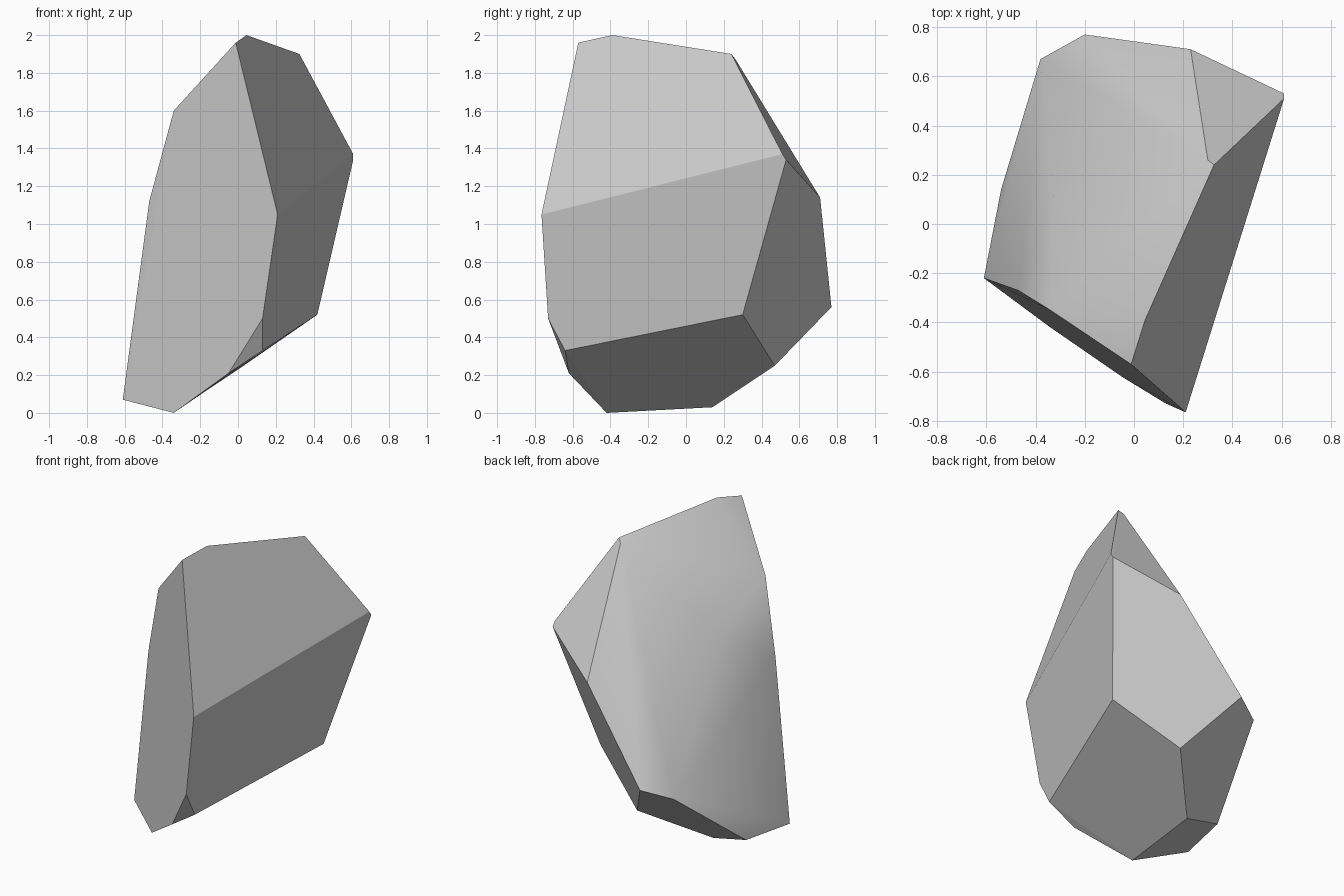
import bpy
import bmesh
from math import radians

# Remove the default cube
default_cube = bpy.data.objects.get("Cube")
if default_cube:
    bpy.data.objects.remove(default_cube, do_unlink=True)

# Corners of the chipped stone, grouped by where they sit
corners = {
    "crest": [(-.012, -.57, 1.96), (.045, -.39, 2), (.325, .24, 1.9), (.3, .26, 1.875)],
    "shoulder": [(.61, .51, 1.37), (.61, .53, 1.34), (.23, .71, 1.14)],
    "front_ridge": [(.21, -.765, 1.05), (.13, -.73, .5), (.13, -.64, .33), (-.05, -.62, .21)],
    "side_edge": [(-.34, -.35, 1.6), (-.47, -.27, 1.12), (-.61, -.22, .07)],
    "underside": [(-.34, -.42, 0), (-.3, .14, .03), (.03, .47, .25), (.42, .3, .52)],
    "back_edge": [(-.2, .77, .56), (-.38, .67, .51), (-.54, .14, .08)],
    "back_bulge": [(-.326, .09, 1.35)],
}


def make_material(name, value):
    """One plain grey, shown the same in the viewport and in a render."""
    material = bpy.data.materials.new(name)
    material.use_nodes = True
    color = (value, value, value, 1)
    material.diffuse_color = color
    material.node_tree.nodes["Principled BSDF"].inputs["Base Color"].default_value = color
    return material


def is_rounded(face):
    """Only the back, which faces up, back and to one side, is smooth."""
    return face.normal.x < .1 and face.normal.y > 0 and face.normal.z > 0


def make_stone(name, groups, material):
    """Wrap the corners in a convex hull and merge nearly flat facets."""
    bm = bmesh.new()
    for points in groups.values():
        for point in points:
            bm.verts.new(point)
    bmesh.ops.convex_hull(bm, input=bm.verts)
    bmesh.ops.dissolve_limit(bm, angle_limit=radians(3), verts=bm.verts, edges=bm.edges)
    bmesh.ops.recalc_face_normals(bm, faces=bm.faces)

    # Rounded back, flat chips elsewhere, sharp edges between them
    bm.normal_update()
    for face in bm.faces:
        face.smooth = is_rounded(face)
    for edge in bm.edges:
        edge.smooth = all(face.smooth for face in edge.link_faces)

    mesh = bpy.data.meshes.new(name)
    bm.to_mesh(mesh)
    bm.free()
    mesh.materials.append(material)
    stone = bpy.data.objects.new(name, mesh)
    bpy.context.collection.objects.link(stone)


make_stone("stone", corners, make_material("stone_grey", .6))
